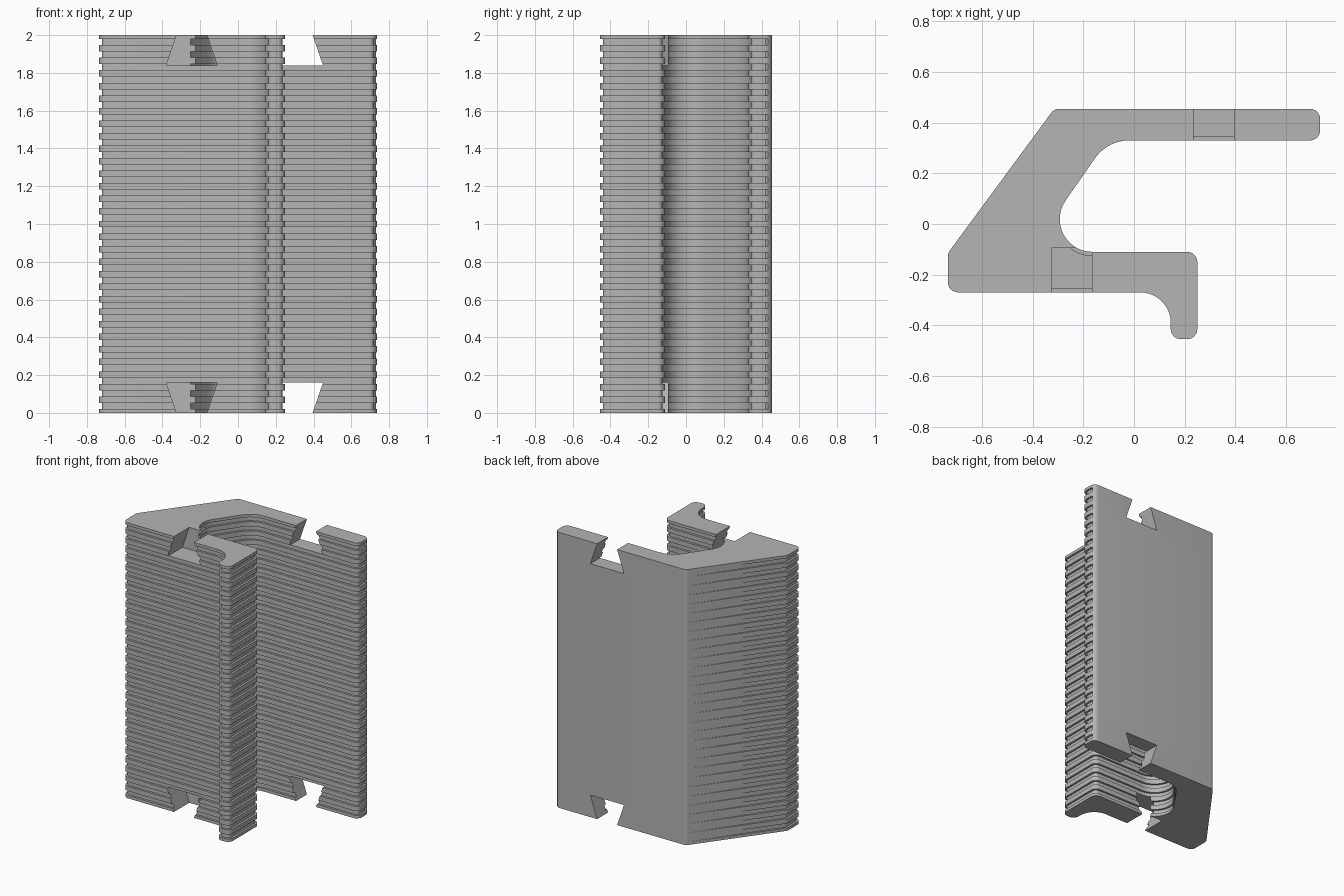
import bpy, bmesh, math
from mathutils import Vector

cube = bpy.data.objects.get("Cube")
if cube:
    bpy.data.objects.remove(cube, do_unlink=True)

HEIGHT, GROOVES, PITCH = 2.0, 30, 0.0664
GROOVE_WIDTH, GROOVE_DEPTH, BACK_LIMIT = 0.032, 0.015, 0.432

grey = bpy.data.materials.new("plain grey")
grey.use_nodes = True
grey.diffuse_color = (0.46, 0.46, 0.46, 1)
grey.node_tree.nodes["Principled BSDF"].inputs["Base Color"].default_value = grey.diffuse_color


def make_object(name, bm):
    bmesh.ops.recalc_face_normals(bm, faces=bm.faces)
    mesh = bpy.data.meshes.new(name)
    bm.to_mesh(mesh)
    bm.free()
    mesh.materials.append(grey)
    obj = bpy.data.objects.new(name, mesh)
    bpy.context.collection.objects.link(obj)
    return obj


def rounded(corners):
    """Round each (x, y, radius) corner; return points with outward normals (anticlockwise)."""
    result = []
    for i, (x, y, r) in enumerate(corners):
        p = Vector((x, y))
        a = (Vector(corners[i - 1][:2]) - p).normalized()
        b = (Vector(corners[(i + 1) % len(corners)][:2]) - p).normalized()
        half = a.angle(b) / 2
        centre = p + (a + b).normalized() * (r / math.sin(half))
        start = p + a * (r / math.tan(half)) - centre
        end = p + b * (r / math.tan(half)) - centre
        sweep = math.atan2(start.cross(end), start.dot(end))
        steps = max(5, round(abs(sweep) / 0.14)) if r > 0.06 else 6
        for k in range(steps + 1):
            t = sweep * k / steps
            c, s = math.cos(t), math.sin(t)
            d = Vector((start.x * c - start.y * s, start.x * s + start.y * c))
            result.append((centre + d, d.normalized() * math.copysign(1, sweep)))
    return result


# Hooked cross-section, anticlockwise from the front left corner
profile = rounded([
    (-0.735, -0.27, 0.04), (0.145, -0.27, 0.12), (0.145, -0.455, 0.04),
    (0.25, -0.455, 0.04), (0.25, -0.11, 0.04), (-0.411, -0.11, 0.129),
    (-0.105, 0.33, 0.163), (0.735, 0.33, 0.04), (0.735, 0.455, 0.04),
    (-0.315, 0.455, 0.04), (-0.735, -0.115, 0.04)])
outer = [p for p, n in profile]
inner = [p - n * GROOVE_DEPTH if p.y < BACK_LIMIT else p for p, n in profile]

# Stack of rings: plain lands alternating with square grooves, back left smooth
levels = [(0, outer)]
for i in range(GROOVES):
    z = HEIGHT / 2 + (i - (GROOVES - 1) / 2) * PITCH
    low, high = z - GROOVE_WIDTH / 2, z + GROOVE_WIDTH / 2
    levels += [(low, outer), (low, inner), (high, inner), (high, outer)]
levels.append((HEIGHT, outer))

bm = bmesh.new()
rings = [[bm.verts.new((p.x, p.y, z)) for p in ring] for z, ring in levels]
count = len(outer)
for lower, upper in zip(rings, rings[1:]):
    for i in range(count):
        j = (i + 1) % count
        bm.faces.new((lower[i], lower[j], upper[j], upper[i]))
bm.faces.new(rings[0][::-1])
bm.faces.new(rings[-1])
bmesh.ops.remove_doubles(bm, verts=bm.verts, dist=0.00001)
body = make_object("ribbed_body", bm)


# Dovetail slots at the top and bottom of the back plate and the front arm
def dovetail(name, x, y0, y1, top):
    bm = bmesh.new()
    section = [(-0.135, 0.16), (0.135, 0.16), (0.063, -0.05), (-0.063, -0.05)]
    ends = []
    for y in (y0, y1):
        ends.append([bm.verts.new((x + dx, y, HEIGHT - z if top else z)) for dx, z in section])
        bm.faces.new(ends[-1])
    for i in range(4):
        j = (i + 1) % 4
        bm.faces.new((ends[0][i], ends[0][j], ends[1][j], ends[1][i]))
    obj = make_object(name, bm)
    obj.hide_render = True
    return obj


bpy.context.view_layer.objects.active = body
for part, x, y0, y1 in (("back_plate", 0.315, 0.2, 0.6), ("front_arm", -0.245, -0.4, -0.095)):
    for top in (False, True):
        cutter = dovetail(part + "_slot_cutter", x, y0, y1, top)
        cut = body.modifiers.new("slot", 'BOOLEAN')
        cut.operation, cut.solver, cut.object = 'DIFFERENCE', 'EXACT', cutter
        bpy.ops.object.modifier_apply(modifier=cut.name)
        bpy.data.objects.remove(cutter, do_unlink=True)

# Smooth the rounded corners, keep ribs and slots crisp
bpy.ops.object.select_all(action='DESELECT')
body.select_set(True)
bpy.ops.object.shade_smooth_by_angle(angle=math.radians(30))
